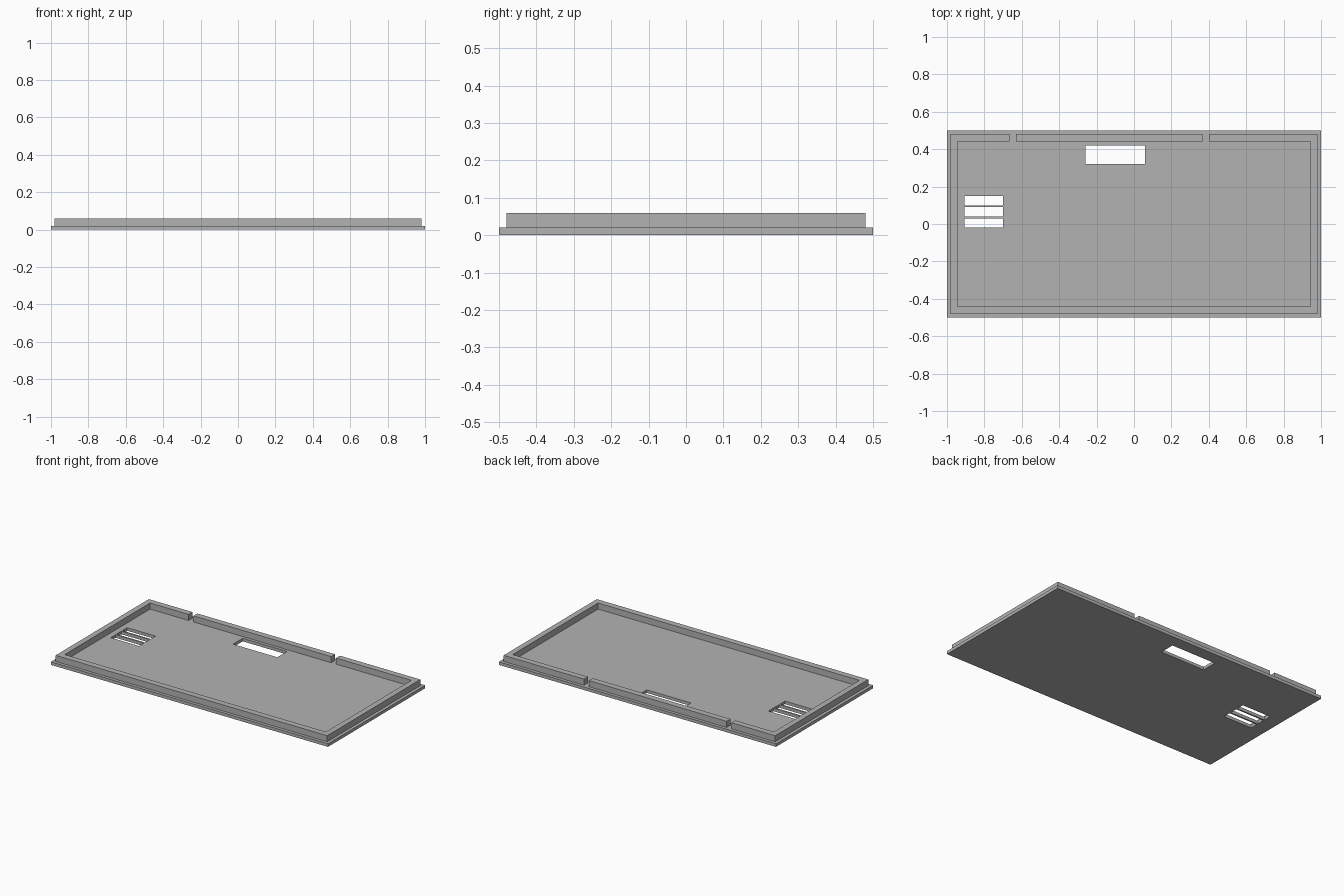
import bpy

cube = bpy.data.objects.get("Cube")
if cube:
    bpy.data.objects.remove(cube, do_unlink=True)

grey = bpy.data.materials.new("plain_grey")
grey.use_nodes = True
colour = (0.45, 0.45, 0.45, 1)
grey.diffuse_color = colour
grey.node_tree.nodes["Principled BSDF"].inputs["Base Color"].default_value = colour


def box(name, x, y, z):
    """Box between the given (low, high) limits on each axis."""
    verts = [(a, b, c) for a in x for b in y for c in z]
    faces = [(0, 1, 3, 2), (4, 6, 7, 5), (0, 4, 5, 1),
             (2, 3, 7, 6), (0, 2, 6, 4), (1, 5, 7, 3)]
    mesh = bpy.data.meshes.new(name)
    mesh.from_pydata(verts, [], faces)
    mesh.materials.append(grey)
    obj = bpy.data.objects.new(name, mesh)
    bpy.context.collection.objects.link(obj)
    return obj


def cut(target, x, y, z):
    """Subtract a box from the target and discard the cutter."""
    cutter = box("cutter", x, y, z)
    cutter.hide_render = True
    mod = target.modifiers.new("cut", 'BOOLEAN')
    mod.operation = 'DIFFERENCE'
    mod.solver = 'EXACT'
    mod.object = cutter
    bpy.context.view_layer.objects.active = target
    bpy.ops.object.modifier_apply(modifier=mod.name)
    bpy.data.objects.remove(cutter, do_unlink=True)


BASE_TOP, RIM_TOP = 0.02, 0.06
THROUGH = (-0.1, 0.2)

# Flat base with a window and three vent slots
base = box("base_plate", (-1, 1), (-0.5, 0.5), (0, BASE_TOP))
cut(base, (-0.26, 0.06), (0.32, 0.42), THROUGH)
for i in range(3):
    low = -0.02 + 0.06 * i
    cut(base, (-0.905, -0.7), (low, low + 0.05), THROUGH)

# Inset rim wall, hollow inside, with two notches through the back
rim = box("rim_wall", (-0.98, 0.98), (-0.48, 0.48), (BASE_TOP, RIM_TOP))
cut(rim, (-0.943, 0.943), (-0.44, 0.44), THROUGH)
for left in (-0.665, 0.365):
    cut(rim, (left, left + 0.035), (0.4, 0.55), THROUGH)
